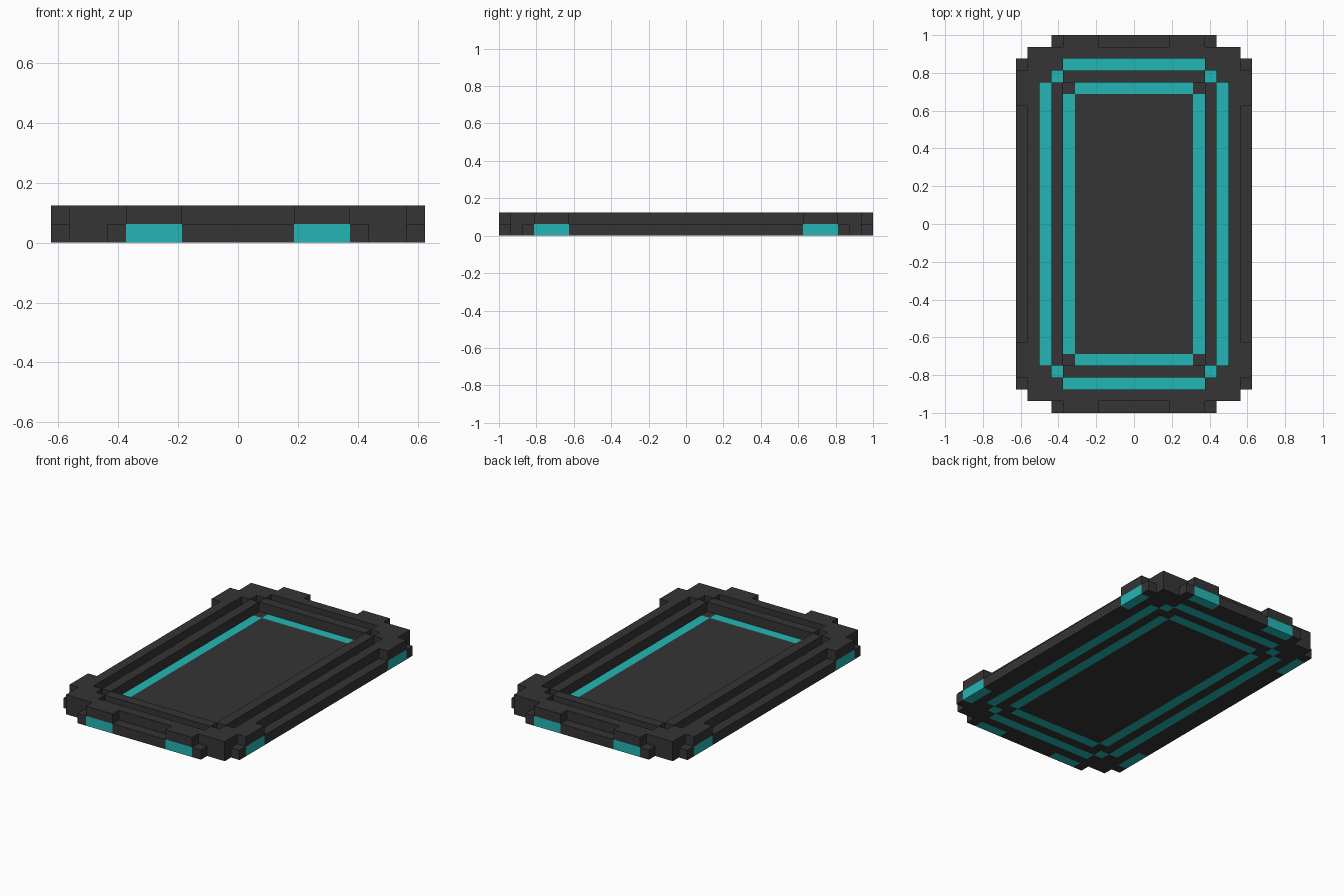
import bpy
import bmesh
import math

if "Cube" in bpy.data.objects:
    bpy.data.objects.remove(bpy.data.objects["Cube"], do_unlink=True)

U = 0.0625  # one block


def make_material(name, colour):
    mat = bpy.data.materials.new(name)
    mat.use_nodes = True
    mat.diffuse_color = colour
    mat.node_tree.nodes["Principled BSDF"].inputs["Base Color"].default_value = colour
    return mat


DARK = make_material("charcoal", (0.035, 0.035, 0.035, 1))
TEAL = make_material("teal", (0.017, 0.47, 0.46, 1))


# Regions are unions of centred rectangles, given as half sizes in blocks
def within(a, b, *sizes):
    return any(a < w and b < h for w, h in sizes)


def footprint(a, b):
    return within(a, b, (10, 14), (9, 15), (7, 16))


def groove_area(a, b):
    return within(a, b, (8, 12), (7, 13), (6, 14))


def ring_area(a, b):
    return within(a, b, (7, 12), (6, 13))


def well_area(a, b):
    return within(a, b, (6, 12))


def edge_block(a, b):
    return (a > 9 and 10 < b < 13) or (b > 15 and 3 < a < 6)


def outer_rim(a, b):
    return within(a, b, (9, 15)) and footprint(a, b) and not groove_area(a, b)


def inner_ring(a, b):
    return ring_area(a, b) and not well_area(a, b)


def teal_cell(a, b):
    groove = groove_area(a, b) and not ring_area(a, b)
    strip = well_area(a, b) and not within(a, b, (5, 11)) and not (a > 5 and b > 11)
    return groove or strip or edge_block(a, b)


def slab(name, region, z, teal_rule=None, keep_bottom=False):
    """Raise every block of a region by one block, coloured by a rule."""
    bm = bmesh.new()
    corners = {}

    def corner(i, j):
        if (i, j) not in corners:
            corners[i, j] = bm.verts.new((i * U, j * U, z))
        return corners[i, j]

    for i in range(-10, 10):
        for j in range(-16, 16):
            if region(abs(i + 0.5), abs(j + 0.5)):
                bm.faces.new([corner(i, j), corner(i, j + 1),
                              corner(i + 1, j + 1), corner(i + 1, j)])
    bottom = list(bm.faces)
    result = bmesh.ops.extrude_face_region(bm, geom=bottom, use_keep_orig=True)
    top = [v for v in result["geom"] if isinstance(v, bmesh.types.BMVert)]
    bmesh.ops.translate(bm, vec=(0, 0, U), verts=top)
    bmesh.ops.recalc_face_normals(bm, faces=bm.faces)

    # Colour each face by the block it belongs to
    if teal_rule:
        for f in bm.faces:
            p = (f.calc_center_median() - f.normal * U * 0.5) / U
            f.material_index = int(teal_rule(abs(p.x), abs(p.y)))
    if not keep_bottom:
        under = [f for f in bm.faces if f.normal.z < -0.5]
        bmesh.ops.delete(bm, geom=under, context="FACES")
    bmesh.ops.dissolve_limit(bm, angle_limit=math.radians(1), verts=bm.verts,
                             edges=bm.edges, delimit={"MATERIAL"})
    mesh = bpy.data.meshes.new(name)
    bm.to_mesh(mesh)
    bm.free()
    mesh.materials.append(DARK)
    mesh.materials.append(TEAL)
    obj = bpy.data.objects.new(name, mesh)
    bpy.context.collection.objects.link(obj)
    return obj


# Floor layer with its teal strips and side lights
slab("base_plate", footprint, 0, teal_cell, keep_bottom=True)
# Raised layer
slab("outer_rim", outer_rim, U)
slab("inner_ring", inner_ring, U)
slab("edge_blocks", edge_block, U)
